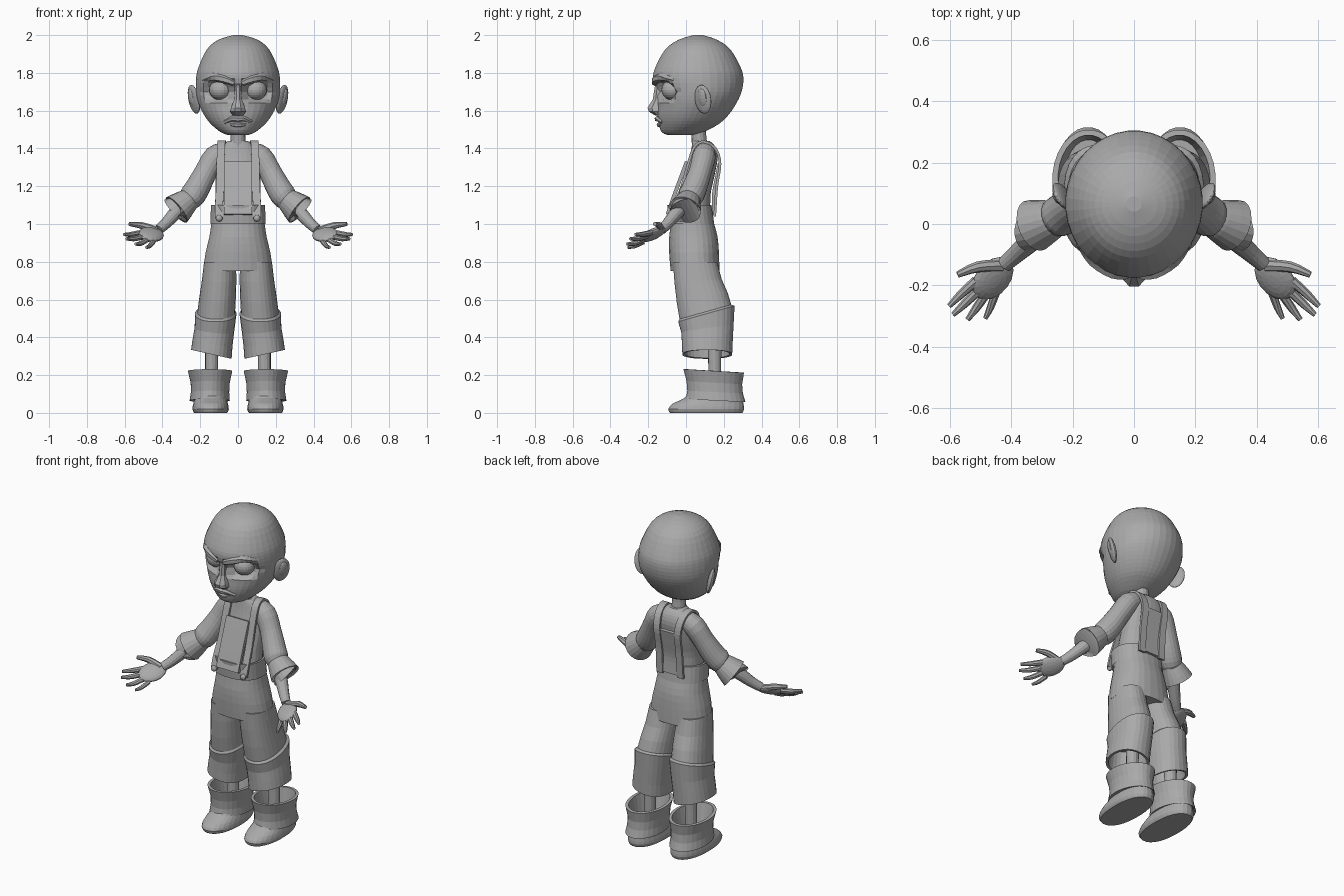
import bpy, bmesh, math
from mathutils import Vector, Matrix

grey = bpy.data.materials.new("clay grey")
grey.diffuse_color = (0.4, 0.4, 0.4, 1)


def finish(name, bm, mirror=False):
    bmesh.ops.recalc_face_normals(bm, faces=bm.faces[:])
    me = bpy.data.meshes.new(name)
    bm.to_mesh(me)
    bm.free()
    me.materials.append(grey)
    ob = bpy.data.objects.new(name, me)
    bpy.context.collection.objects.link(ob)
    if mirror:
        m = ob.modifiers.new("mirror", 'MIRROR')
        m.use_clip = False
        m.use_mirror_merge = False
    return ob


def skin(rings, caps=True):
    """Join rings of points into a skinned surface."""
    bm = bmesh.new()
    rows = [[bm.verts.new(p) for p in r] for r in rings]
    n = len(rows[0])
    for a, b in zip(rows, rows[1:]):
        for i in range(n):
            j = (i + 1) % n
            bm.faces.new((a[i], a[j], b[j], b[i]))
    if caps:
        bm.faces.new(rows[0])
        bm.faces.new(rows[-1])
    return bm


def smooth_rows(rows, k=3):
    """Catmull-Rom interpolation of tuples."""
    out = []
    for i in range(len(rows) - 1):
        p0, p1, p2 = rows[max(i - 1, 0)], rows[i], rows[i + 1]
        p3 = rows[min(i + 2, len(rows) - 1)]
        for s in range(k):
            t = s / k
            out.append(tuple(
                0.5 * (2 * b + (c - a) * t + (2 * a - 5 * b + 4 * c - d) * t * t
                       + (3 * b - a - 3 * c + d) * t ** 3)
                for a, b, c, d in zip(p0, p1, p2, p3)))
    return out + [tuple(rows[-1])]


def oval(cx, z, yf, yb, rx, tx=0.0, ty=0.0, n=28, e=1.0):
    """Horizontal oval; tx, ty tilt it, e < 1 squares it up."""
    pts = []
    for i in range(n):
        a = 2 * math.pi * (i + 0.5) / n
        c, s = math.cos(a), math.sin(a)
        dx = rx * math.copysign(abs(c) ** e, c)
        dy = (yb - yf) / 2 * math.copysign(abs(s) ** e, s)
        pts.append((cx + dx, (yf + yb) / 2 + dy, z + tx * dx + ty * dy))
    return pts


def tube(name, rows, n=14, flat=1.0, mirror=True, k=3):
    """Round tube along (x, y, z, radius) points."""
    rows = smooth_rows(rows, k)
    P = [Vector(r[:3]) for r in rows]
    rings = []
    for i, p in enumerate(P):
        t = (P[min(i + 1, len(P) - 1)] - P[max(i - 1, 0)]).normalized()
        u = t.cross(Vector((0.3, 1, 0.2))).normalized()
        v = t.cross(u)
        rings.append([p + rows[i][3] * (u * math.cos(2 * math.pi * j / n)
                      + v * flat * math.sin(2 * math.pi * j / n)) for j in range(n)])
    return finish(name, skin(rings), mirror)


def ribbon(name, pts, width, thick=0.014, mirror=True):
    """Flat band along points, its width along x."""
    P = [Vector(p) for p in smooth_rows(pts, 4)]
    w = Vector((width / 2, 0, 0))
    rings = []
    for i, p in enumerate(P):
        t = (P[min(i + 1, len(P) - 1)] - P[max(i - 1, 0)]).normalized()
        d = Vector((1, 0, 0)).cross(t).normalized() * thick / 2
        rings.append([p - w - d, p + w - d, p + w + d, p - w + d])
    return finish(name, skin(rings), mirror)


def ball(name, loc, size, rot=None, seg=20, mirror=True):
    bm = bmesh.new()
    M = Matrix.Translation(loc) @ (rot or Matrix()) @ Matrix.Diagonal((*size, 1))
    bmesh.ops.create_uvsphere(bm, u_segments=seg, v_segments=seg // 2 + 2, radius=1, matrix=M)
    return finish(name, bm, mirror)


# Head: z, front, back, half width
head = [(2.0, .04, .09, .025), (1.975, -.04, .165, .105), (1.925, -.11, .235, .165),
        (1.83, -.163, .29, .21), (1.77, -.175, .305, .223), (1.70, -.155, .295, .223),
        (1.64, -.15, .268, .21), (1.58, -.152, .228, .182), (1.53, -.145, .175, .145),
        (1.485, -.128, .09, .09), (1.47, -.09, .03, .05)]
bm = skin([oval(0, *r, n=36) for r in smooth_rows(head, 3)])
for v in bm.verts:                       # press in the eye sockets
    if v.co.y < 0:
        d = ((abs(v.co.x) - .1) / .085) ** 2 + ((v.co.z - 1.705) / .065) ** 2
        v.co.y += .055 * max(0, 1 - d) ** .5
finish("head", bm)
ball("eye", (.093, -.07, 1.71), (.06, .06, .055))
tube("brow", [(.02, -.165, 1.745, .016), (.07, -.158, 1.765, .022),
              (.13, -.118, 1.778, .022), (.18, -.06, 1.765, .012)], n=6)
nose = [(1.74, -.165, -.12, .016), (1.66, -.178, -.12, .022), (1.615, -.207, -.12, .04),
        (1.595, -.2, -.12, .045), (1.575, -.165, -.12, .03)]
finish("nose", skin([oval(0, *r, n=8) for r in nose]))
tube("upper_lip", [(-.07, -.125, 1.54, .01), (-.03, -.148, 1.557, .014), (0, -.152, 1.556, .015),
                   (.03, -.148, 1.557, .014), (.07, -.125, 1.54, .01)], n=6, mirror=False)
tube("lower_lip", [(-.04, -.133, 1.527, .008), (0, -.143, 1.525, .013),
                   (.04, -.133, 1.527, .008)], n=6, mirror=False)
tilt = Matrix.Rotation(-.55, 4, 'Z') @ Matrix.Rotation(.22, 4, 'Y')
ball("ear", (.233, .09, 1.66), (.018, .05, .078), tilt)
ball("inner_ear", (.245, .088, 1.668), (.015, .028, .05), tilt, 12)
tube("neck", [(0, .08, 1.38, .05), (0, .07, 1.44, .04), (0, .065, 1.52, .04)], mirror=False)

# Shirt torso
torso = [(1.0, -.075, .13, .13), (1.15, -.045, .13, .12), (1.25, -.01, .15, .12),
         (1.35, .018, .168, .115), (1.41, .03, .155, .09), (1.44, .035, .125, .05)]
finish("shirt", skin([oval(0, *r, e=.85) for r in smooth_rows(torso, 3)]))

# Sleeves, rolled cuffs, forearms
tube("sleeve", [(.06, .1, 1.385, .05), (.12, .095, 1.355, .062), (.17, .075, 1.275, .06),
                (.215, .045, 1.19, .066), (.25, .02, 1.14, .066), (.285, -.005, 1.115, .04)], n=20)
tube("sleeve_cuff", [(.245, .03, 1.135, .055), (.27, .015, 1.12, .066), (.325, -.005, 1.075, .086),
                     (.322, -.006, 1.078, .074), (.28, .01, 1.11, .05)], n=20, k=2)
tube("forearm", [(.26, .01, 1.13, .04), (.33, -.05, 1.06, .036), (.38, -.095, 1.005, .03),
                 (.42, -.13, .97, .026)])

# Hand with open palm
a = Vector((.46, -.177, .945))
along = Vector((.075, -.1, -.03)).normalized()
across = Vector((.085, .05, .055))
across = (across - along * across.dot(along)).normalized()
rot = Matrix((along, across, along.cross(across))).transposed().to_4x4()
ball("palm", a, (.082, .062, .024), rot, 16)
fingers = {
    "index": ((.515, -.185, .953), (.565, -.23, .945), (.603, -.268, .945), .014),
    "middle": ((.5, -.21, .935), (.55, -.258, .922), (.59, -.296, .922), .014),
    "ring": ((.48, -.225, .918), (.515, -.275, .897), (.543, -.312, .894), .0135),
    "little": ((.45, -.225, .905), (.468, -.272, .883), (.485, -.308, .876), .012),
    "thumb": ((.43, -.135, .965), (.51, -.14, .992), (.575, -.165, 1.0), .018)}
for f, (p, q, r, w) in fingers.items():
    tube(f + "_finger", [(*p, w * 1.15), (*q, w), (*r, w * .6)], n=8)

# Trousers: hip shell, side band
hips = [(1.06, -.088, .13, .135), (1.0, -.082, .15, .142), (.93, -.09, .168, .153),
        (.85, -.09, .175, .172), (.75, -.082, .178, .187)]
finish("trouser_hips", skin([oval(0, *r, e=.88) for r in smooth_rows(hips, 2)]))
band = [(1.0, -.092, .15, .147), (1.1, -.1, .136, .144), (1.1, -.088, .124, .132),
        (1.0, -.08, .138, .135)]
finish("waistband", skin([oval(0, *r, e=.85) for r in band], False))

# Trouser legs with knee fold and open hem: cx, z, front, back, rx, tilts
leg = [(.095, .8, -.07, .165, .085, 0, 0), (.1, .7, -.062, .19, .092, 0, .05),
       (.108, .61, -.05, .222, .097, 0, .18), (.115, .535, -.035, .24, .1, 0, .28),
       (.118, .525, -.042, .258, .11, 0, .28), (.125, .44, -.025, .252, .105, .1, .12),
       (.135, .37, -.022, .248, .106, .18, .05), (.141, .31, -.02, .245, .108, .22, 0),
       (.141, .312, -.005, .23, .094, .22, 0), (.125, .45, -.005, .225, .085, 0, 0)]
finish("trouser_leg", skin([oval(*r, e=.9) for r in leg]), True)
tube("shin", [(.14, .15, .05, .036), (.14, .152, .25, .034), (.135, .15, .47, .04)])

# Bib, back panel, straps, buttons
ribbon("bib", [(0, -.098, 1.05), (0, -.063, 1.15), (0, -.026, 1.25), (0, .004, 1.33)],
       .15, .02, False)
ribbon("back_panel", [(0, .148, 1.05), (0, .145, 1.15), (0, .162, 1.25), (0, .176, 1.32)],
       .13, .016, False)
ribbon("strap", [(.1, -.085, 1.03), (.1, -.062, 1.1), (.095, -.022, 1.2), (.092, .012, 1.32),
                 (.09, .045, 1.41), (.085, .095, 1.435), (.078, .155, 1.4), (.07, .18, 1.32),
                 (.068, .163, 1.2), (.07, .152, 1.04)], .042)
ball("button", (.1, -.092, 1.03), (.018, .014, .018), seg=12)

# Boots: foot, then turned-down cuff with an open top
foot = [(.145, 0, -.085, .3, .088), (.145, .02, -.095, .308, .097), (.145, .05, -.07, .305, .092),
        (.145, .078, -.01, .3, .086), (.147, .12, .03, .29, .082)]
finish("boot_foot", skin([oval(*r, e=.88) for r in smooth_rows(foot, 2)]), True)
cuff = [(.147, .07, .02, .295, .085, 0, 0), (.15, .065, -.002, .316, .107, 0, -.05),
        (.148, .11, .006, .302, .102, 0, -.05), (.147, .16, .002, .298, .104, 0, -.06),
        (.148, .222, -.015, .308, .118, 0, -.06), (.148, .223, .003, .29, .1, 0, -.06),
        (.148, .12, .03, .275, .078, 0, 0)]
finish("boot_cuff", skin([oval(*r) for r in cuff]), True)
